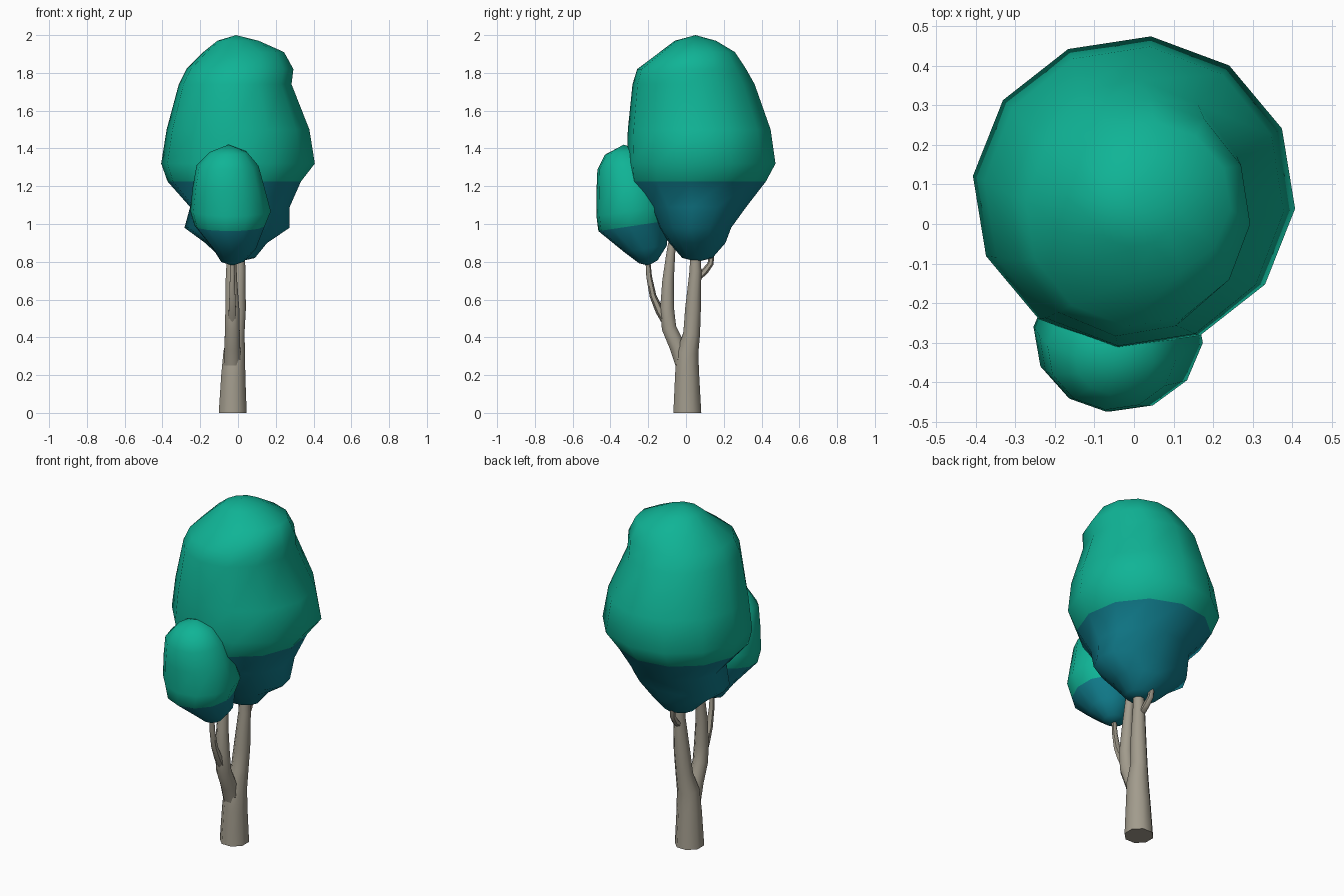
import bpy, bmesh, math
from mathutils import Vector

if "Cube" in bpy.data.objects:
    bpy.data.objects.remove(bpy.data.objects["Cube"])


def material(name, rgb):
    m = bpy.data.materials.new(name)
    m.diffuse_color = (*rgb, 1)
    m.use_nodes = True
    m.node_tree.nodes["Principled BSDF"].inputs["Base Color"].default_value = m.diffuse_color
    return m


LEAF = material("leaf green", (0.005, 0.456, 0.305))
UNDER = material("underside teal", (0.005, 0.195, 0.254))
BARK = material("bark", (0.36, 0.33, 0.265))


def loft(name, rings, bottom, top, mats, split=0):
    """Skin a stack of point rings; bands below ring number split get the second material."""
    bm = bmesh.new()
    loops = [[bm.verts.new(p) for p in r] for r in rings]
    n = len(loops[0])
    low, high = bm.verts.new(bottom), bm.verts.new(top)
    for i in range(n):
        j = (i + 1) % n
        bm.faces.new((low, loops[0][j], loops[0][i])).material_index = 1 if split else 0
        bm.faces.new((high, loops[-1][i], loops[-1][j]))
        for k in range(len(loops) - 1):
            f = bm.faces.new((loops[k][i], loops[k][j], loops[k + 1][j], loops[k + 1][i]))
            f.material_index = 1 if k < split else 0
    bmesh.ops.recalc_face_normals(bm, faces=bm.faces)
    for f in bm.faces:
        f.smooth = True
    me = bpy.data.meshes.new(name)
    bm.to_mesh(me)
    bm.free()
    for m in mats:
        me.materials.append(m)
    ob = bpy.data.objects.new(name, me)
    bpy.context.collection.objects.link(ob)
    return ob


def canopy(name, profile, bottom, top, split, tilt=0.0):
    """Twelve-sided foliage; profile rows are z, centre x, centre y, radius x, radius y."""
    rings = []
    for z, cx, cy, rx, ry in profile:
        ring = []
        for i in range(12):
            a = math.radians(30 * i - 6)
            dy = ry * math.sin(a)
            ring.append((cx + rx * math.cos(a), cy + dy, z + tilt * dy))
        rings.append(ring)
    loft(name, rings, bottom, top, [LEAF, UNDER], split)


def limb(name, path, sides=8):
    """Tapered tube; path rows are x, y, z, radius. The first ring stays level."""
    pts = [Vector(p[:3]) for p in path]
    rings = []
    for k, p in enumerate(pts):
        d = pts[min(k + 1, len(pts) - 1)] - pts[max(k - 1, 0)]
        if k == 0:
            d = Vector((0, 0, 1))
        d.normalize()
        u = Vector((0, 1, 0)).cross(d).normalized()
        v = d.cross(u)
        r = path[k][3]
        rings.append([p + r * (u * math.cos(math.tau * (i + .5) / sides)
                               + v * math.sin(math.tau * (i + .5) / sides))
                      for i in range(sides)])
    ob = loft(name, rings, pts[0], pts[-1], [BARK])
    ob.data.set_sharp_from_angle(angle=math.radians(60))


# Large crown
canopy("large_canopy", [
    (0.82, 0.00, 0.06, 0.09, 0.08),
    (0.90, -0.01, 0.06, 0.165, 0.15),
    (0.98, -0.005, 0.045, 0.28, 0.195),
    (1.09, 0.01, 0.06, 0.265, 0.26),
    (1.225, -0.02, 0.06, 0.355, 0.365),
    (1.32, 0.00, 0.08, 0.409, 0.396),
    (1.50, 0.00, 0.07, 0.38, 0.38),
    (1.74, -0.015, 0.04, 0.30, 0.325),
    (1.82, 0.01, 0.03, 0.285, 0.29),
    (1.91, 0.03, 0.06, 0.215, 0.20),
    (1.97, 0.00, 0.05, 0.11, 0.11),
], (0.0, 0.06, 0.80), (-0.01, 0.05, 2.0), 4)

# Small crown at the front, leaning outwards
canopy("small_canopy", [
    (0.80, -0.03, -0.20, 0.06, 0.05),
    (0.87, -0.02, -0.215, 0.115, 0.115),
    (0.99, -0.045, -0.28, 0.187, 0.185),
    (1.07, -0.04, -0.28, 0.215, 0.195),
    (1.20, -0.05, -0.30, 0.19, 0.175),
    (1.31, -0.055, -0.32, 0.165, 0.15),
    (1.38, -0.05, -0.34, 0.10, 0.09),
], (-0.03, -0.20, 0.78), (-0.05, -0.33, 1.42), 2, 0.15)

# Trunk and its forks
limb("trunk", [(-0.028, 0.007, 0, 0.08), (-0.025, 0.006, 0.2, 0.069),
               (-0.02, 0.008, 0.32, 0.062), (-0.01, 0.03, 0.42, 0.048),
               (0.0, 0.037, 0.55, 0.045), (0.008, 0.05, 0.75, 0.034),
               (0.01, 0.05, 0.95, 0.025)])
limb("front_limb", [(-0.03, -0.01, 0.25, 0.05), (-0.03, -0.045, 0.35, 0.045),
                    (-0.03, -0.09, 0.45, 0.042), (-0.03, -0.10, 0.55, 0.04),
                    (-0.035, -0.095, 0.7, 0.033), (-0.035, -0.08, 0.85, 0.025),
                    (-0.035, -0.06, 0.98, 0.02)])
limb("front_branch", [(-0.03, -0.10, 0.47, 0.025), (-0.03, -0.14, 0.54, 0.022),
                      (-0.03, -0.175, 0.62, 0.018), (-0.03, -0.195, 0.72, 0.015),
                      (-0.03, -0.205, 0.85, 0.012)], 6)
limb("back_branch", [(0.005, 0.05, 0.70, 0.02), (0.0, 0.10, 0.75, 0.018),
                     (-0.005, 0.13, 0.79, 0.016), (-0.01, 0.14, 0.88, 0.013)], 6)
